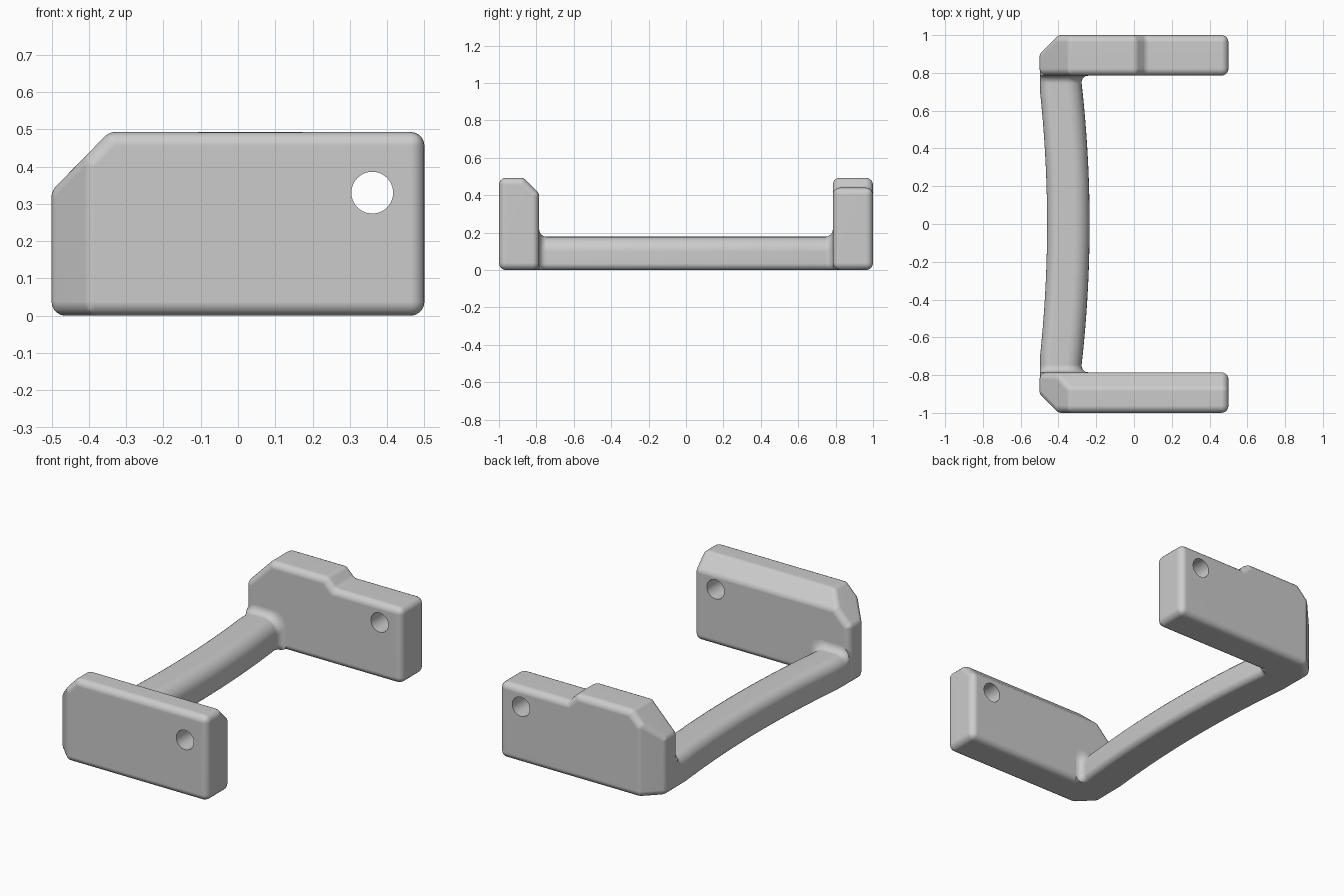
import bpy, bmesh
from math import tan, sin, cos, pi, sqrt
from mathutils import Vector

cube = bpy.data.objects.get("Cube")
if cube:
    bpy.data.objects.remove(cube, do_unlink=True)

INNER, OUTER, TOP = 0.785, 1.0, 0.493
ROUND = 0.038

grey = bpy.data.materials.new("light_grey")
grey.use_nodes = True
colour = (0.6, 0.6, 0.6, 1)
grey.diffuse_color = colour
grey.node_tree.nodes["Principled BSDF"].inputs["Base Color"].default_value = colour


def add_object(name, bm):
    bmesh.ops.recalc_face_normals(bm, faces=bm.faces[:])
    mesh = bpy.data.meshes.new(name)
    bm.to_mesh(mesh)
    bm.free()
    mesh.materials.append(grey)
    obj = bpy.data.objects.new(name, mesh)
    bpy.context.collection.objects.link(obj)
    return obj


def activate(obj):
    bpy.ops.object.select_all(action='DESELECT')
    obj.select_set(True)
    bpy.context.view_layer.objects.active = obj


def finish(obj):
    activate(obj)
    bpy.ops.object.convert(target='MESH')
    bpy.ops.object.shade_smooth_by_angle(angle=pi / 5)
    normals = obj.modifiers.new("flat_faces", 'WEIGHTED_NORMAL')
    normals.keep_sharp = True


def chamfer(bm, point, normal):
    """Cut away everything beyond a plane and close the cut."""
    cut = bmesh.ops.bisect_plane(bm, geom=bm.verts[:] + bm.edges[:] + bm.faces[:],
                                 plane_co=point, plane_no=Vector(normal).normalized(),
                                 clear_outer=True)["geom_cut"]
    edges = [e for e in cut if isinstance(e, bmesh.types.BMEdge)]
    bmesh.ops.holes_fill(bm, edges=edges, sides=0)


def side_plate(name, side, profile, chamfers):
    """Extrude an x-z outline, chamfer it, round every edge, drill the hole."""
    bm = bmesh.new()
    face = bm.faces.new([bm.verts.new((x, side * INNER, z)) for x, z in profile])
    new = bmesh.ops.extrude_face_region(bm, geom=[face])["geom"]
    moved = [v for v in new if isinstance(v, bmesh.types.BMVert)]
    bmesh.ops.translate(bm, verts=moved, vec=(0, side * (OUTER - INNER), 0))
    for point, normal in chamfers:
        chamfer(bm, point, normal)
    bmesh.ops.recalc_face_normals(bm, faces=bm.faces[:])
    # A weight per edge keeps one rounding radius whatever the edge angle
    weight = bm.edges.layers.float.new("bevel_weight_edge")
    for e in bm.edges:
        e[weight] = min(1, tan(e.calc_face_angle(0) / 2))
    plate = add_object(name, bm)

    bevel = plate.modifiers.new("rounding", 'BEVEL')
    bevel.limit_method = 'WEIGHT'
    bevel.width = ROUND
    bevel.segments = 5

    bpy.ops.mesh.primitive_cylinder_add(vertices=40, radius=0.056, depth=0.6,
                                        location=(0.36, side * 0.9, 0.33),
                                        rotation=(pi / 2, 0, 0))
    cutter = bpy.context.object
    cutter.name = "hole_cutter"
    cutter.hide_render = True
    cutter.data.materials.append(grey)
    drill = plate.modifiers.new("screw_hole", 'BOOLEAN')
    drill.operation = 'DIFFERENCE'
    drill.solver = 'EXACT'
    drill.object = cutter
    finish(plate)
    bpy.data.objects.remove(cutter, do_unlink=True)


# Front plate: sloped inner top edge
slope = [(-0.5, 0), (0.5, 0)]
front = slope + [(0.5, TOP), (-0.345, TOP), (-0.5, 0.335)]
side_plate("front_plate", -1, front,
           [((-0.45, -0.95, 0), (-1, -1, 0)), ((0, -INNER, 0.41), (0, 1, 1))])

# Back plate: step down along the top
back = slope + [(0.5, 0.44), (0.063, 0.44), (0.01, TOP), (-0.345, TOP), (-0.5, 0.335)]
side_plate("back_plate", 1, back, [((-0.45, 0.95, 0), (-1, 1, 0))])


# Handle bar: rounded section swept along a shallow bow, flared into the plates
FLARE = 0.04


def bar_section(y):
    d = max(0, INNER - abs(y))
    flare = FLARE - sqrt(FLARE ** 2 - (FLARE - d) ** 2) if d < FLARE else 0
    bow = 0.047 * min(1, (y / INNER) ** 2)
    left = max(-0.46 - bow, -0.497)
    right = -0.235 - bow + flare
    top = 0.178 + flare
    corners = [(right, top, -1, -1, 0.08, 0), (left, top, 1, -1, 0.06, 1),
               (left, 0, 1, 1, 0.035, 2), (right, 0, -1, 1, 0.035, 3)]
    points = []
    for x, z, sx, sz, r, quarter in corners:
        for i in range(8):
            a = (quarter + i / 7) * pi / 2
            points.append((x + sx * r + r * cos(a), y, z + sz * r + r * sin(a)))
    return points


half = [INNER - FLARE * (1 - cos(i / 7 * pi / 2)) for i in range(8)]
half += [0.83] + [(INNER - FLARE) * i / 14 for i in range(1, 14)]
stations = sorted({round(s * y, 5) for y in half for s in (-1, 1)} | {0.0})

bm = bmesh.new()
rings = [[bm.verts.new(p) for p in bar_section(y)] for y in stations]
count = len(rings[0])
for a, b in zip(rings, rings[1:]):
    for i in range(count):
        j = (i + 1) % count
        bm.faces.new((a[i], a[j], b[j], b[i]))
bm.faces.new(rings[0])
bm.faces.new(rings[-1])
finish(add_object("handle_bar", bm))
